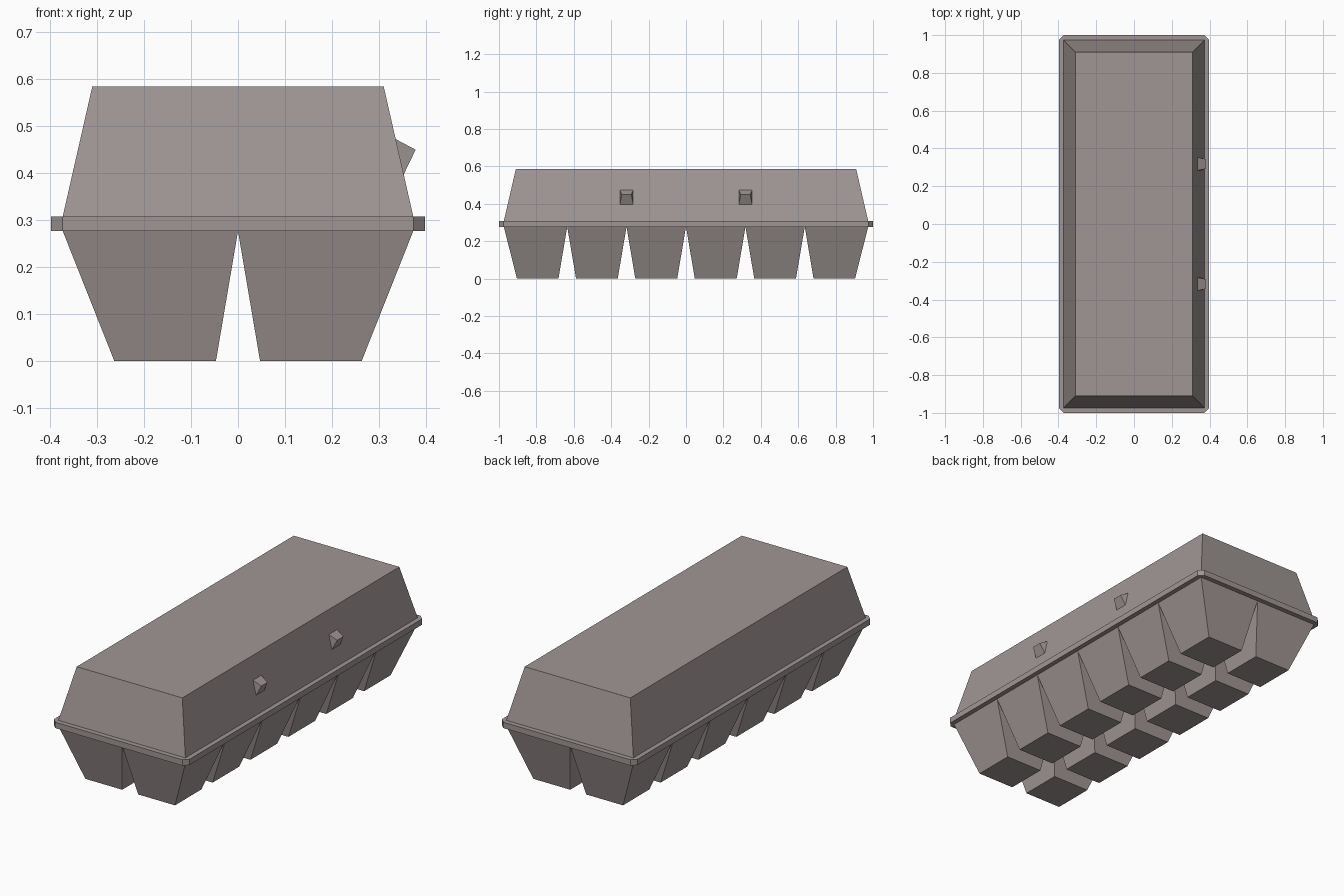
import bpy
import bmesh

cube = bpy.data.objects.get("Cube")
if cube:
    bpy.data.objects.remove(cube, do_unlink=True)

# Grey-brown moulded pulp
pulp = bpy.data.materials.new("grey_pulp")
pulp.use_nodes = True
colour = (0.35, 0.305, 0.295, 1)
pulp.diffuse_color = colour
pulp.node_tree.nodes["Principled BSDF"].inputs["Base Color"].default_value = colour


def loft(name, lower, upper):
    """Closed solid between two matching point loops."""
    bm = bmesh.new()
    a = [bm.verts.new(p) for p in lower]
    b = [bm.verts.new(p) for p in upper]
    n = len(a)
    bm.faces.new(a)
    bm.faces.new(b)
    for i in range(n):
        j = (i + 1) % n
        bm.faces.new((a[i], a[j], b[j], b[i]))
    bmesh.ops.recalc_face_normals(bm, faces=bm.faces)
    mesh = bpy.data.meshes.new(name)
    bm.to_mesh(mesh)
    bm.free()
    mesh.materials.append(pulp)
    obj = bpy.data.objects.new(name, mesh)
    bpy.context.collection.objects.link(obj)
    return obj


def rect(x0, x1, y0, y1, z):
    return [(x0, y0, z), (x1, y0, z), (x1, y1, z), (x0, y1, z)]


def cut_rect(x, y, c, z):
    return [(-x + c, -y, z), (x - c, -y, z), (x, -y + c, z), (x, y - c, z),
            (x - c, y, z), (-x + c, y, z), (-x, y - c, z), (-x, -y + c, z)]


RIM_LOW, RIM_TOP, LID_TOP = 0.277, 0.308, 0.585

# Lid and rim
loft("lid", rect(-0.373, 0.373, -0.974, 0.974, RIM_TOP),
     rect(-0.31, 0.31, -0.91, 0.91, LID_TOP))
loft("rim", cut_rect(0.398, 1.0, 0.025, RIM_LOW), cut_rect(0.398, 1.0, 0.025, RIM_TOP))

# Two rows of six tapered egg cups
edges = [0, 0.318, 0.635, 0.974]
for sx, side in ((1, "left"), (-1, "right")):
    for sy, end in ((1, "back"), (-1, "front")):
        for i in range(3):
            y0, y1 = edges[i], edges[i + 1]
            outer = 0.07 if i == 2 else 0.047
            loft(f"egg_cup_{side}_{end}_{i + 1}",
                 rect(sx * 0.047, sx * 0.263, sy * (y0 + 0.047), sy * (y1 - outer), 0),
                 rect(0, sx * 0.373, sy * y0, sy * y1, RIM_LOW))

# Wedge-shaped catches on one long side of the lid
for y, end in ((0.318, "back"), (-0.318, "front")):
    loops = []
    for s in (-1, 1):
        loops.append([(0.335, y + s * 0.035, 0.473), (0.378, y + s * 0.026, 0.45),
                      (0.352, y + s * 0.035, 0.396)])
    loft(f"catch_{end}", *loops)
